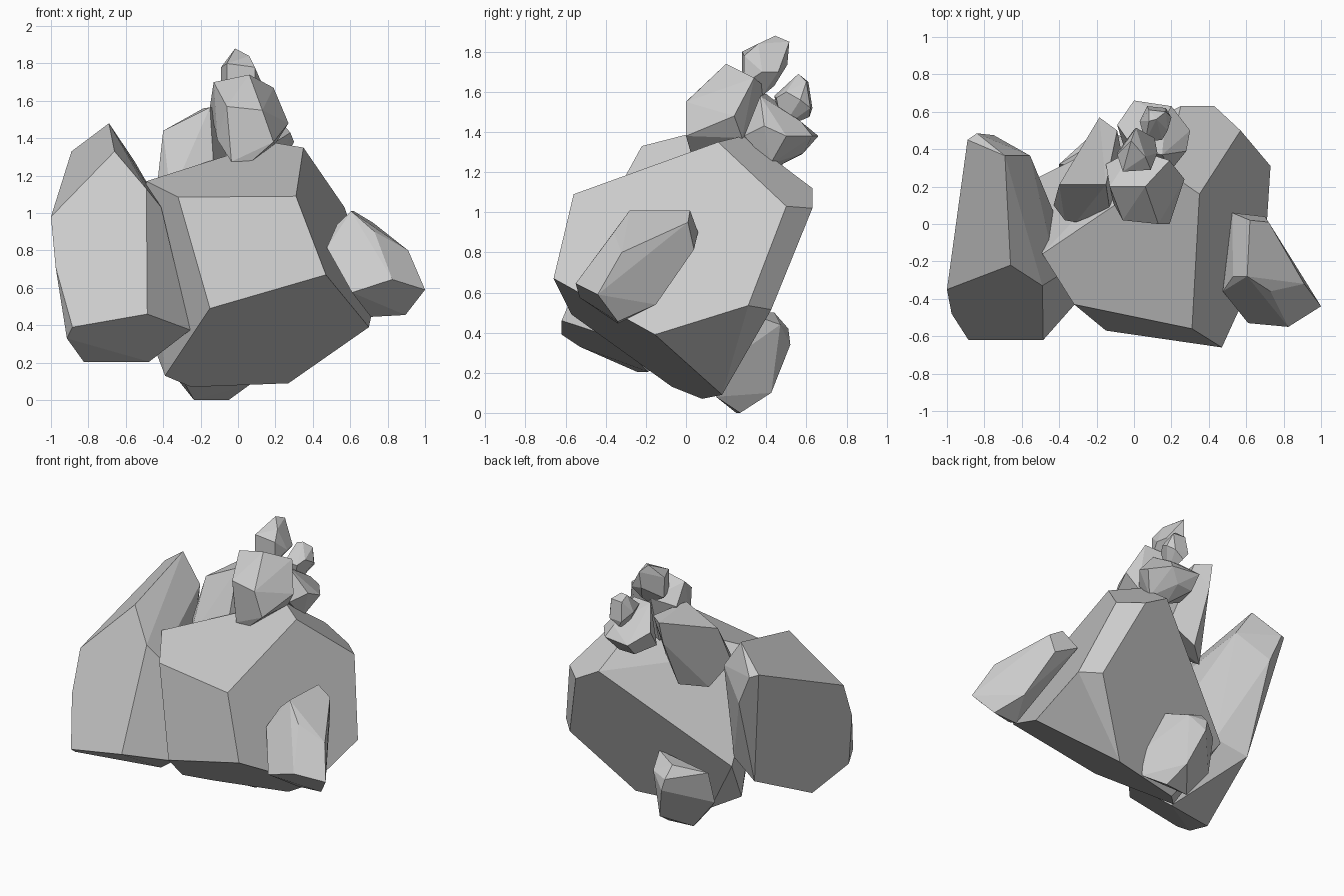
import bpy, bmesh, math


def rock(name, corners):
    """Flat-faceted boulder: convex hull of a few corners, near-coplanar faces merged."""
    bm = bmesh.new()
    for c in corners:
        bm.verts.new(c)
    hull = bmesh.ops.convex_hull(bm, input=bm.verts)
    loose = {v for v in hull["geom_interior"] + hull["geom_unused"]
             if isinstance(v, bmesh.types.BMVert)}
    bmesh.ops.delete(bm, geom=list(loose), context='VERTS')
    bmesh.ops.dissolve_limit(bm, angle_limit=math.radians(8),
                             verts=bm.verts, edges=bm.edges)
    bmesh.ops.recalc_face_normals(bm, faces=bm.faces)
    mesh = bpy.data.meshes.new(name)
    bm.to_mesh(mesh)
    bm.free()
    obj = bpy.data.objects.new(name, mesh)
    bpy.context.collection.objects.link(obj)
    return obj


# Large central boulder
rock("main_boulder", [
    (-.15, -.57, .49), (.47, -.66, .67), (.31, -.56, 1.09), (-.32, -.43, 1.085),
    (-.49, -.16, 1.17), (.35, .16, 1.35), (.17, .285, 1.38), (.57, .5, 1.03),
    (.73, .31, .535), (.70, -.155, .39), (.62, .425, .515), (.43, .63, 1.02),
    (.25, .63, 1.12), (-.53, .24, .50), (.27, .18, .09), (-.25, .08, .07),
    (-.39, -.07, .13)])

# Tall slab on the left
rock("left_boulder", [
    (-.69, .365, 1.48), (-.66, -.22, 1.33), (-.89, .45, 1.33), (-.84, .485, 1.31),
    (-.75, .475, 1.10), (-.555, .365, 1.28), (-1, -.35, .98), (-.975, -.48, .71),
    (-.885, -.62, .39), (-.485, -.62, .46), (-.49, -.33, 1.13), (-.41, -.28, 1.03),
    (-.255, -.36, .375), (-.475, -.19, .205), (-.825, -.245, .205), (-.915, -.53, .33),
    (-.73, .27, .46), (-.52, .2, .55)])

# Leaning rock on the right
rock("right_rock", [
    (.605, -.28, 1.01), (.62, .02, 1.01), (.525, .06, .90), (.72, .01, .95),
    (.73, -.36, .90), (.91, -.32, .80), (1, -.44, .59), (.825, -.55, .645),
    (.895, -.34, .455), (.71, -.34, .445), (.61, -.53, .575), (.475, -.36, .815),
    (.53, -.28, .94), (.70, .04, .815), (.80, -.15, .54)])

# Foot stone under the back
rock("foot_stone", [
    (-.235, .25, 0), (-.05, .27, 0), (.06, .15, .08), (-.09, .425, .10),
    (-.17, .52, .34), (-.19, .51, .42), (-.07, .47, .44), (-.2, .44, .5),
    (-.40, .32, .45), (-.41, .26, .22), (-.28, .15, .08), (.08, .2, .25),
    (0, .3, .5)])

# Upper stone facing the front
rock("upper_front_stone", [
    (-.13, .2, 1.70), (.06, .2, 1.74), (.19, .34, 1.67), (-.06, .02, 1.57),
    (.13, 0, 1.55), (.19, 0, 1.38), (-.035, .03, 1.275), (.07, .03, 1.275),
    (.27, .24, 1.48), (.2, .28, 1.37), (-.15, .32, 1.57), (-.11, .11, 1.39),
    (0, .4, 1.62), (0, .3, 1.28)])

# Upper stone on the left
rock("upper_left_stone", [
    (-.185, .57, 1.56), (-.09, .5, 1.56), (-.4, .21, 1.44), (-.43, .1, 1.17),
    (-.37, .02, 1.17), (-.31, .01, 1.2), (-.13, .08, 1.25), (-.15, .21, 1.565),
    (-.19, .53, 1.4), (-.2, .37, 1.05), (-.35, .24, 1.02), (-.05, .3, 1.2)])

# Upper stone at the back
rock("upper_back_stone", [
    (.3, .5, 1.38), (.28, .39, 1.43), (.2, .63, 1.38), (0, .66, 1.38),
    (-.09, .53, 1.45), (.15, .37, 1.58), (0, .4, 1.59), (.17, .575, 1.45),
    (0, .575, 1.46), (.12, .585, 1.295), (0, .58, 1.29), (.1, .44, 1.22),
    (.22, .42, 1.24), (.2, .29, 1.38), (-.05, .4, 1.3)])

# Topmost stone
rock("peak_stone", [
    (-.015, .445, 1.88), (.06, .36, 1.84), (.01, .515, 1.85), (-.09, .37, 1.78),
    (-.06, .28, 1.80), (.09, .29, 1.78), (.125, .38, 1.70), (.11, .46, 1.70),
    (0, .505, 1.735), (-.09, .38, 1.64), (-.06, .28, 1.64), (.09, .29, 1.64),
    (.04, .44, 1.63), (.03, .38, 1.58)])

# Pebble behind the peak
rock("back_pebble", [
    (.12, .56, 1.69), (.08, .55, 1.68), (.17, .6, 1.65), (.08, .61, 1.65),
    (.2, .57, 1.56), (.17, .62, 1.52), (.07, .63, 1.52), (.1, .615, 1.475),
    (.18, .5, 1.6), (.06, .44, 1.58), (.15, .45, 1.57), (.12, .48, 1.42),
    (.03, .55, 1.57)])
